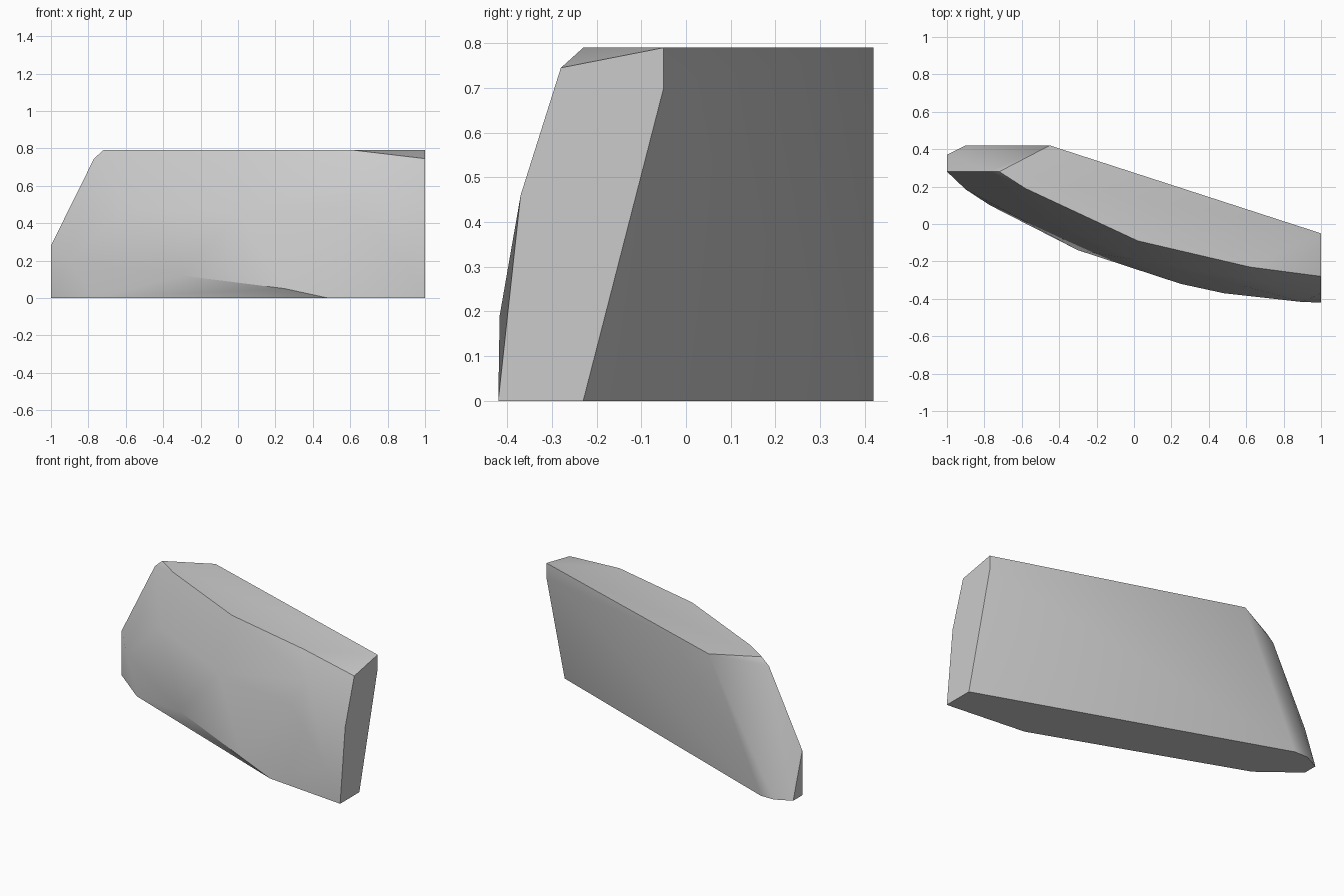
import bpy
import bmesh
import math

default_cube = bpy.data.objects.get("Cube")
if default_cube:
    bpy.data.objects.remove(default_cube, do_unlink=True)


def flat_material(name, colour):
    material = bpy.data.materials.new(name)
    material.use_nodes = True
    material.diffuse_color = colour
    shader = material.node_tree.nodes["Principled BSDF"]
    shader.inputs["Base Color"].default_value = colour
    shader.inputs["Roughness"].default_value = 0.8
    return material


def convex_panel(name, corners, material):
    """Skin a convex solid around the corner points and smooth its soft edges."""
    mesh = bpy.data.meshes.new(name)
    panel = bpy.data.objects.new(name, mesh)
    bpy.context.collection.objects.link(panel)
    bm = bmesh.new()
    for corner in corners:
        bm.verts.new(corner)
    hull = bmesh.ops.convex_hull(bm, input=bm.verts[:])
    spare = [v for v in hull["geom_interior"] if isinstance(v, bmesh.types.BMVert)]
    bmesh.ops.delete(bm, geom=spare, context="VERTS")
    bmesh.ops.dissolve_limit(bm, angle_limit=math.radians(0.5),
                             verts=bm.verts[:], edges=bm.edges[:])
    bmesh.ops.recalc_face_normals(bm, faces=bm.faces[:])
    bm.to_mesh(mesh)
    bm.free()
    mesh.materials.append(material)
    bpy.ops.object.select_all(action="DESELECT")
    panel.select_set(True)
    bpy.context.view_layer.objects.active = panel
    bpy.ops.object.shade_smooth_by_angle(angle=math.radians(30))
    return panel


# Flat outlines of the underside and the top
height = 0.79
base_outline = [(1, -0.23), (1, -0.42), (0.48, -0.37), (-0.77, 0.1),
                (-1, 0.28), (-1, 0.37), (-0.9, 0.42), (-0.81, 0.42)]
top_outline = [(1, -0.05), (0.62, -0.23), (0.02, -0.09), (-0.58, 0.19),
               (-0.72, 0.28), (-0.45, 0.42)]

# Bulging front surface, lower belly first, then the middle and the shoulder
front_bulge = [(0.9, -0.417, 0.19), (0.25, -0.32, 0.05), (-0.3, -0.14, 0.12),
               (-0.9, 0.185, 0.2), (1, -0.37, 0.46), (0.6, -0.335, 0.48),
               (0, -0.19, 0.46), (-0.6, 0.085, 0.48), (0.7, -0.31, 0.65)]

# Chamfered end corners
end_corners = [(1, -0.28, 0.745), (1, -0.05, 0.7),
               (-1, 0.28, 0.28), (-0.77, 0.28, 0.745)]

corners = [(x, y, 0) for x, y in base_outline]
corners += [(x, y, height) for x, y in top_outline]
corners += front_bulge + end_corners

grey = flat_material("plain_grey", (0.6, 0.6, 0.6, 1))
convex_panel("curved_panel", corners, grey)
